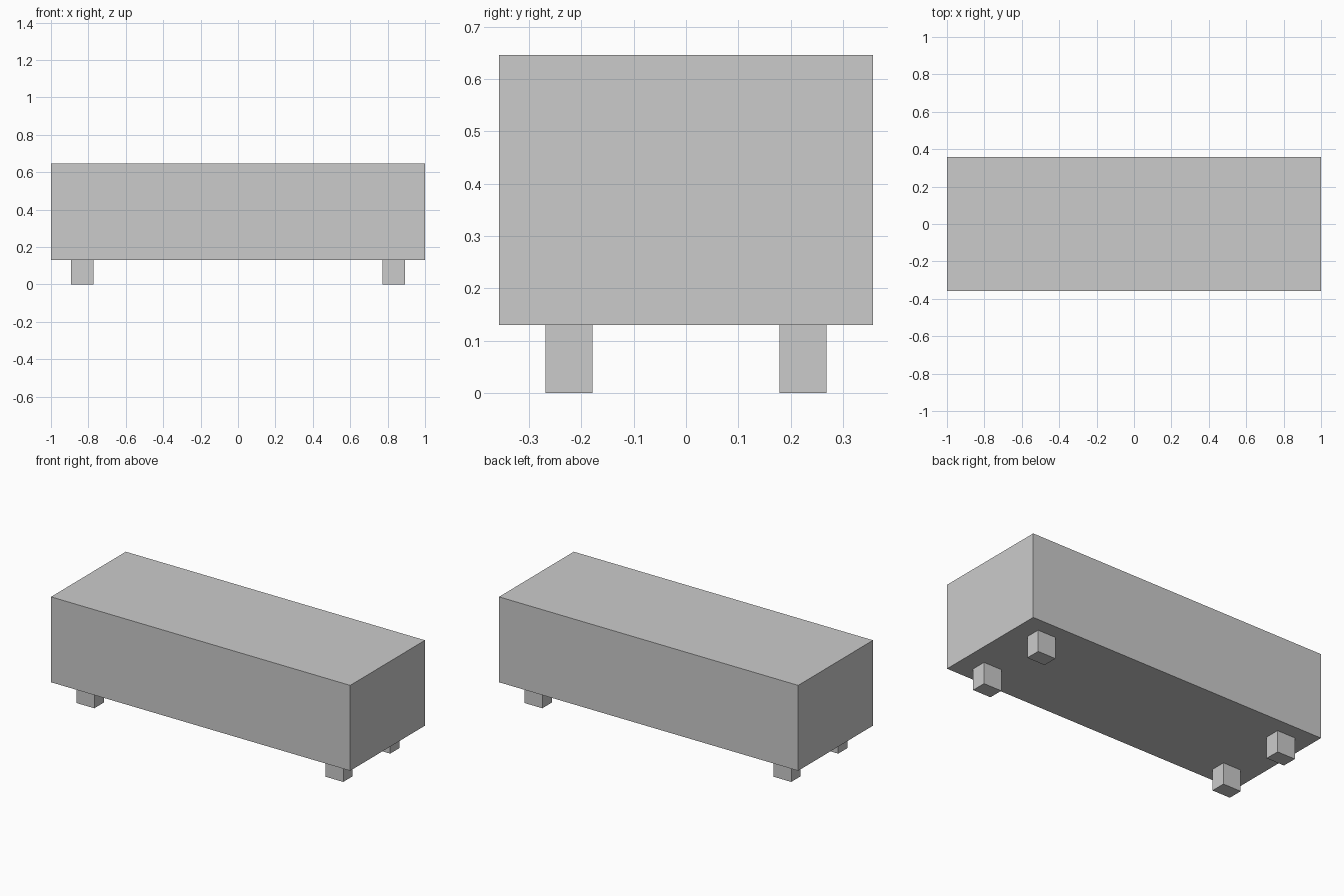
import bpy

if "Cube" in bpy.data.objects:
    bpy.data.objects.remove(bpy.data.objects["Cube"])


def box(name, lo, hi):
    """Axis-aligned box between two corners."""
    centre = [(a + b) / 2 for a, b in zip(lo, hi)]
    bpy.ops.mesh.primitive_cube_add(size=1, location=centre)
    obj = bpy.context.object
    obj.name = name
    obj.scale = [b - a for a, b in zip(lo, hi)]
    bpy.ops.object.transform_apply(location=False, rotation=False, scale=True)
    return obj


LEG_HEIGHT = 0.13
LEG_X, LEG_Y = 0.832, 0.224        # leg centres
LEG_HALF_X, LEG_HALF_Y = 0.06, 0.045

# Bench body
box("body", (-1, -0.357, LEG_HEIGHT), (1, 0.357, 0.646))

# Four short block legs
for side, sx in (("left", -1), ("right", 1)):
    for end, sy in (("front", -1), ("back", 1)):
        x, y = sx * LEG_X, sy * LEG_Y
        box(f"{end}_{side}_leg",
            (x - LEG_HALF_X, y - LEG_HALF_Y, 0),
            (x + LEG_HALF_X, y + LEG_HALF_Y, LEG_HEIGHT))
